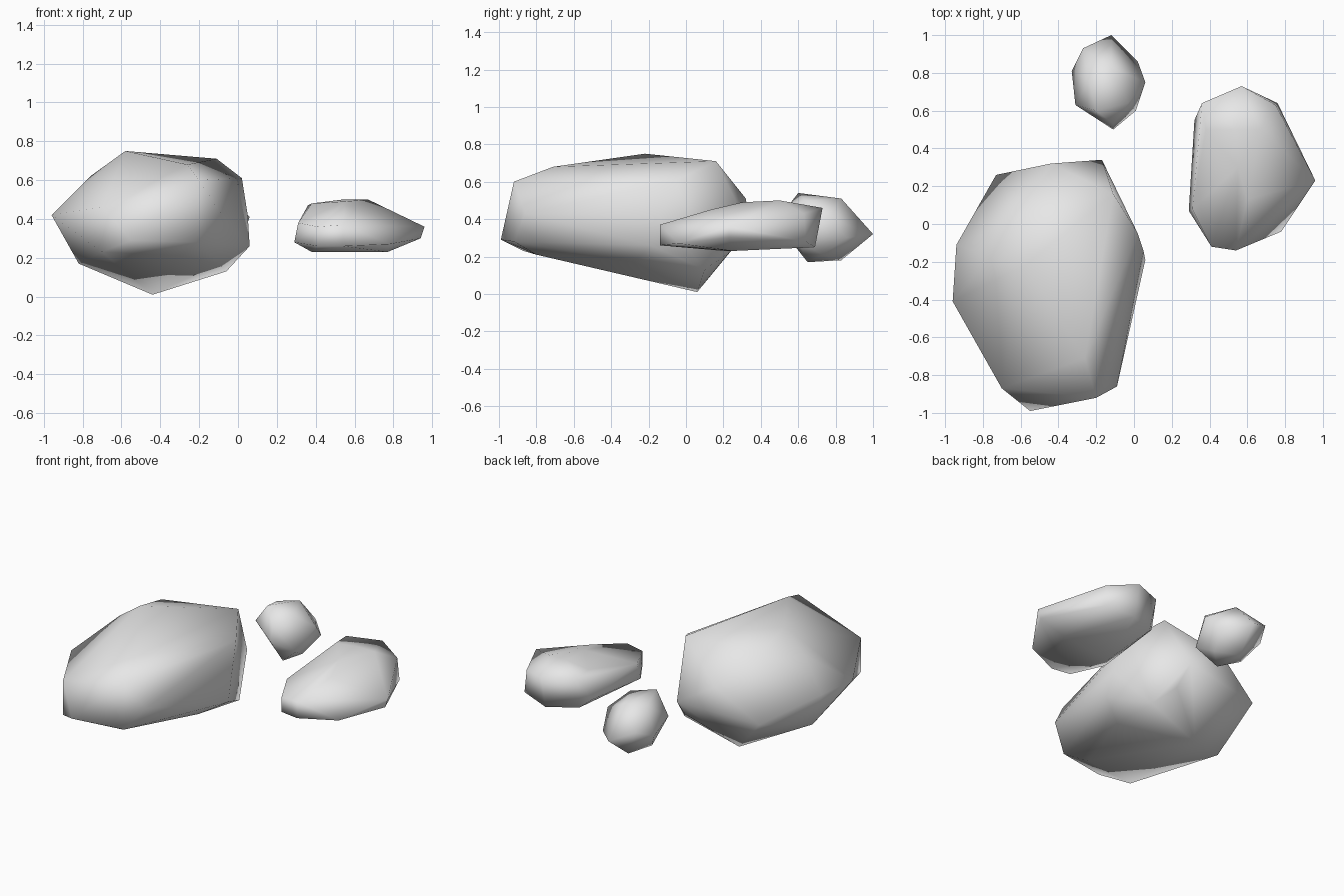
import bpy
import bmesh
from mathutils import Vector

# Remove the default cube only
default_cube = bpy.data.objects.get("Cube")
if default_cube:
    bpy.data.objects.remove(default_cube, do_unlink=True)


def make_material(name, grey):
    """Plain matte stone colour."""
    material = bpy.data.materials.new(name)
    material.use_nodes = True
    colour = (grey, grey, grey, 1)
    material.diffuse_color = colour
    shader = material.node_tree.nodes["Principled BSDF"]
    shader.inputs["Base Color"].default_value = colour
    shader.inputs["Roughness"].default_value = 0.9
    return material


def make_rock(name, corners, material):
    """Chisel a rock as the hull around its corners, given in hundredths."""
    bm = bmesh.new()
    for corner in corners:
        bm.verts.new(Vector(corner) / 100)
    hull = bmesh.ops.convex_hull(bm, input=bm.verts[:], use_existing_faces=False)

    # Drop corners that ended up inside the rock
    inner = {v for v in hull["geom_interior"] + hull["geom_unused"]
             if isinstance(v, bmesh.types.BMVert)}
    bmesh.ops.delete(bm, geom=list(inner), context="VERTS")
    bmesh.ops.recalc_face_normals(bm, faces=bm.faces[:])

    mesh = bpy.data.meshes.new(name)
    bm.to_mesh(mesh)
    bm.free()
    mesh.materials.append(material)

    # Soft worn shading all over
    mesh.shade_smooth()

    rock = bpy.data.objects.new(name, mesh)
    bpy.context.scene.collection.objects.link(rock)
    return rock


stone = make_material("stone grey", 0.8)

# Large boulder: crown, girdle and tapered underside
boulder_crown = [
    (-58, -22, 75), (-11, 16, 71), (-60, 4, 69), (-26, -71, 68),
    (-20, -92, 60), (2, -5, 61), (-76, -18, 62), (-40, -5, 71),
]
boulder_girdle = [
    (-96, -41, 42), (-94, -11, 43), (-73, 26, 31), (-44, 32, 51),
    (-17, 34, 35), (6, -19, 26), (5, -14, 42), (-9, -86, 43),
    (-55, -99, 29), (-70, -87, 46),
]
boulder_base = [
    (-44, 6, 1), (-82, -18, 17), (-55, -22, 9), (-38, -22, 8),
    (-6, 10, 13), (-70, -87, 23), (-21, -92, 28), (-30, -80, 21),
    (-10, -28, 17), (-15, 23, 22),
]
make_rock("large_boulder", boulder_crown + boulder_girdle + boulder_base, stone)

# Flat slab-like rock: top, rim and underside
slab_top = [
    (55, 30, 49), (67, 50, 50), (54, 50, 50), (38, 50, 48),
    (36, 64, 47), (60, 13, 45), (57, 73, 46), (75, 63, 43),
]
slab_rim = [
    (29, 7, 28), (31, 8, 38), (32, 55, 31), (76, 64, 28),
    (96, 23, 36), (94, 23, 30), (78, -4, 27), (54, -14, 37),
    (54, -14, 26), (41, -12, 26), (41, -12, 36),
]
slab_base = [
    (77, 25, 23), (38, 20, 23), (57, 69, 25), (38, 60, 26),
]
make_rock("flat_rock", slab_top + slab_rim + slab_base, stone)

# Small rock: top, rim and underside
pebble_top = [
    (-20, 60, 54), (-3, 64, 50), (-12, 83, 51), (-24, 76, 50), (-11, 53, 45),
]
pebble_rim = [
    (-12, 100, 32), (2, 86, 30), (6, 75, 41), (1, 60, 28),
    (-11, 50, 36), (-31, 63, 40), (-33, 81, 34), (-27, 93, 39),
]
pebble_base = [
    (-15, 83, 18), (-12, 65, 17), (-25, 72, 22), (-3, 73, 21),
]
make_rock("small_rock", pebble_top + pebble_rim + pebble_base, stone)
